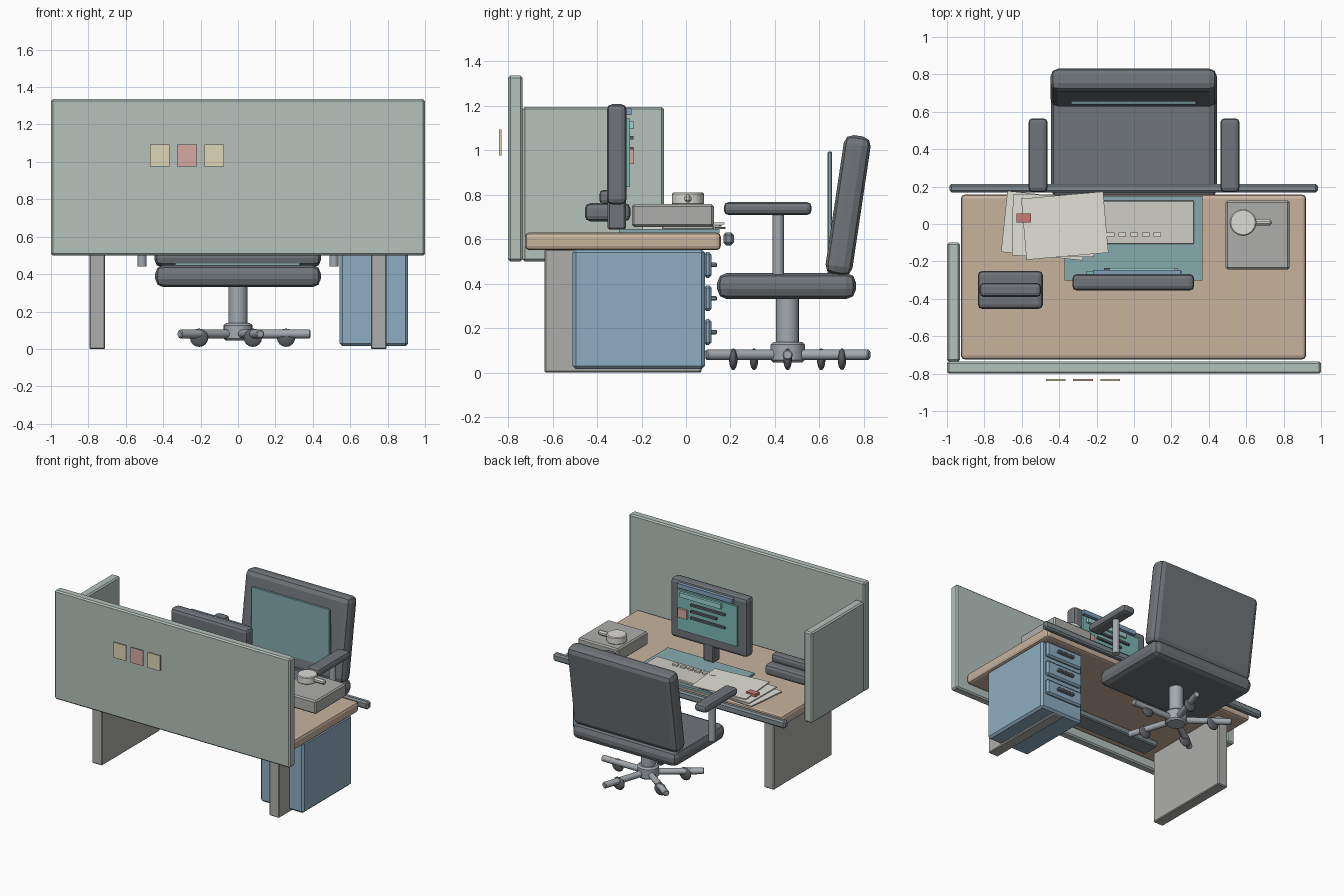
import bpy, math
from mathutils import Vector

MATS = {}
COL = {
    "panel": (0.46, 0.54, 0.50), "wood": (0.58, 0.45, 0.34), "grey": (0.42, 0.42, 0.41),
    "dark": (0.16, 0.175, 0.19), "edge": (0.22, 0.26, 0.28), "blue": (0.27, 0.42, 0.54),
    "metal": (0.37, 0.40, 0.43), "teal": (0.24, 0.41, 0.42), "screen": (0.20, 0.48, 0.45),
    "aqua": (0.35, 0.66, 0.65), "header": (0.22, 0.36, 0.50), "yellow": (0.72, 0.67, 0.47),
    "pink": (0.66, 0.40, 0.36), "paper": (0.76, 0.75, 0.68), "keys": (0.62, 0.61, 0.57),
    "red": (0.60, 0.20, 0.18), "wheel": (0.11, 0.12, 0.13), "mug": (0.72, 0.71, 0.67),
}


def finish(ob, name, col, bevel=0.0, seg=1):
    ob.name = name
    if col not in MATS:
        MATS[col] = bpy.data.materials.new(col)
        MATS[col].diffuse_color = (*COL[col], 1)
    ob.data.materials.append(MATS[col])
    if bevel:
        m = ob.modifiers.new("bevel", "BEVEL")
        m.width, m.segments = bevel, seg
    return ob


def box(name, col, x, y, z, bevel=0.0, seg=1, rot=(0, 0, 0)):
    # box from (min, max) ranges, optionally rotated about its centre
    c = [(a + b) / 2 for a, b in (x, y, z)]
    bpy.ops.mesh.primitive_cube_add(size=1, location=c)
    ob = bpy.context.object
    ob.scale = [b - a for a, b in (x, y, z)]
    bpy.ops.object.transform_apply(location=False, rotation=False, scale=True)
    ob.rotation_euler = [math.radians(r) for r in rot]
    return finish(ob, name, col, bevel, seg)


def rod(name, col, a, b, r, sides=12, bevel=0.0):
    # cylinder between two points
    a, b = Vector(a), Vector(b)
    bpy.ops.mesh.primitive_cylinder_add(vertices=sides, radius=r, depth=(b - a).length,
                                        location=(a + b) / 2)
    ob = bpy.context.object
    ob.rotation_euler = (b - a).to_track_quat('Z', 'Y').to_euler()
    finish(ob, name, col, bevel)
    bpy.ops.object.shade_smooth_by_angle(angle=math.radians(35))
    return ob


# partitions and pinned notes
box("rear_partition", "panel", (-1, 1), (-0.80, -0.735), (0.50, 1.335), 0.01)
box("side_partition", "panel", (-1, -0.93), (-0.735, -0.10), (0.50, 1.195), 0.01)
for i, c in enumerate(("yellow", "pink", "yellow")):
    x = -0.47 + i * 0.145
    box(f"pinned_note_{i}", c, (x, x + 0.105), (-0.84, -0.83), (0.975, 1.092))

# desk
box("desktop", "wood", (-0.925, 0.92), (-0.724, 0.157), (0.55, 0.63), 0.02, 2)
box("desk_edge_bar", "edge", (-0.987, 0.983), (0.168, 0.215), (0.572, 0.63), 0.012)
box("cable_tray", "edge", (-0.62, 0.62), (-0.62, -0.48), (0.505, 0.552), 0.008)
for n, s in (("left", -1), ("right", 1)):
    box(f"desk_leg_{n}", "grey", sorted((s * 0.71, s * 0.795)), (-0.636, 0.07), (0, 0.555), 0.006)

# drawer cabinet
box("cabinet", "blue", (0.543, 0.91), (-0.51, 0.085), (0.015, 0.555), 0.015)
for i, z in enumerate((0.182, 0.334, 0.484)):
    box(f"drawer_{i}", "blue", (0.57, 0.885), (0.08, 0.115), (z - 0.058, z + 0.058), 0.012)
    box(f"drawer_handle_{i}", "edge", (0.655, 0.80), (0.11, 0.14), (z - 0.01, z + 0.01), 0.005)

# monitor with simple on-screen blocks
box("monitor_case", "dark", (-0.33, 0.322), (-0.356, -0.267), (0.755, 1.207), 0.025, 2)
box("monitor_neck", "dark", (-0.045, 0.045), (-0.352, -0.27), (0.643, 0.78), 0.008)
box("screen", "screen", (-0.255, 0.255), (-0.272, -0.252), (0.834, 1.143))
box("screen_header", "header", (-0.22, 0.25), (-0.272, -0.245), (1.157, 1.19))
box("screen_banner", "aqua", (-0.13, 0.22), (-0.255, -0.234), (1.095, 1.13))
for i, (x0, z) in enumerate(((-0.16, 1.055), (-0.09, 1.006), (-0.16, 0.955))):
    box(f"screen_line_{i}", "wheel", (x0, 0.13), (-0.255, -0.236), (z - 0.008, z + 0.008))
box("screen_tile", "pink", (0.16, 0.235), (-0.255, -0.234), (0.937, 1.005))

# mat and keyboard
box("desk_mat", "teal", (-0.372, 0.365), (-0.302, 0.15), (0.628, 0.645))
box("keyboard", "keys", (-0.33, 0.322), (-0.108, 0.125), (0.643, 0.664), 0.005)
for i in range(6):
    x = -0.187 + i * 0.0625
    box(f"key_{i}", "paper", (x - 0.02, x + 0.02), (-0.068, -0.045), (0.66, 0.676))

# loose papers and clip
for i, (x, r) in enumerate(((-0.475, -6), (-0.43, -1), (-0.37, 5))):
    z = 0.646 + i * 0.01
    box(f"paper_{i}", "paper", (x - 0.22, x + 0.22), (-0.173, 0.155), (z, z + 0.008), rot=(0, 0, r))
box("paper_clip", "red", (-0.628, -0.55), (0.008, 0.055), (0.655, 0.685))

# telephone
box("phone_base", "dark", (-0.835, -0.487), (-0.455, -0.25), (0.68, 0.762), 0.025, 2)
box("phone_handset", "dark", (-0.825, -0.497), (-0.39, -0.315), (0.755, 0.822), 0.022, 2)

# box with mug
box("storage_box", "grey", (0.49, 0.832), (-0.243, 0.125), (0.655, 0.757), 0.01)
rod("mug", "mug", (0.583, 0.008, 0.755), (0.583, 0.008, 0.81), 0.072, 16, 0.006)
box("mug_handle", "mug", (0.64, 0.737), (-0.008, 0.024), (0.765, 0.80), 0.01)

# chair seat and back
box("seat", "dark", (-0.443, 0.443), (0.14, 0.765), (0.33, 0.448), 0.045, 2)
box("backrest", "dark", (-0.446, 0.443), (0.668, 0.79), (0.435, 1.068), 0.04, 2, rot=(-8.5, 0, 0))
box("backrest_panel", "teal", (-0.337, 0.333), (0.637, 0.657), (0.445, 0.993), 0.004)
for n, s in (("left", -1), ("right", 1)):
    box(f"armrest_{n}", "dark", sorted((s * 0.462, s * 0.564)), (0.17, 0.565), (0.708, 0.767), 0.022, 2)
    rod(f"armrest_post_{n}", "metal", (s * 0.513, 0.415, 0.44), (s * 0.513, 0.415, 0.72), 0.025)

# chair base
CY = 0.457
rod("gas_column", "metal", (0, CY, 0.12), (0, CY, 0.34), 0.052, 16)
rod("base_hub", "metal", (0, CY, 0.045), (0, CY, 0.138), 0.077, 16, 0.012)
for i in range(5):
    a = math.radians(72 * i)
    d = Vector((math.cos(a), math.sin(a), 0))
    o = Vector((0, CY, 0.08))
    rod(f"base_spoke_{i}", "metal", o, o + d * 0.387, 0.023, 12, 0.005)
    bpy.ops.mesh.primitive_uv_sphere_add(segments=16, ring_count=8, radius=0.049,
                                         location=o + d * 0.257 - Vector((0, 0, 0.02)))
    w = finish(bpy.context.object, f"caster_{i}", "wheel")
    w.scale = (1, 0.39, 1)
    bpy.ops.object.shade_smooth()
